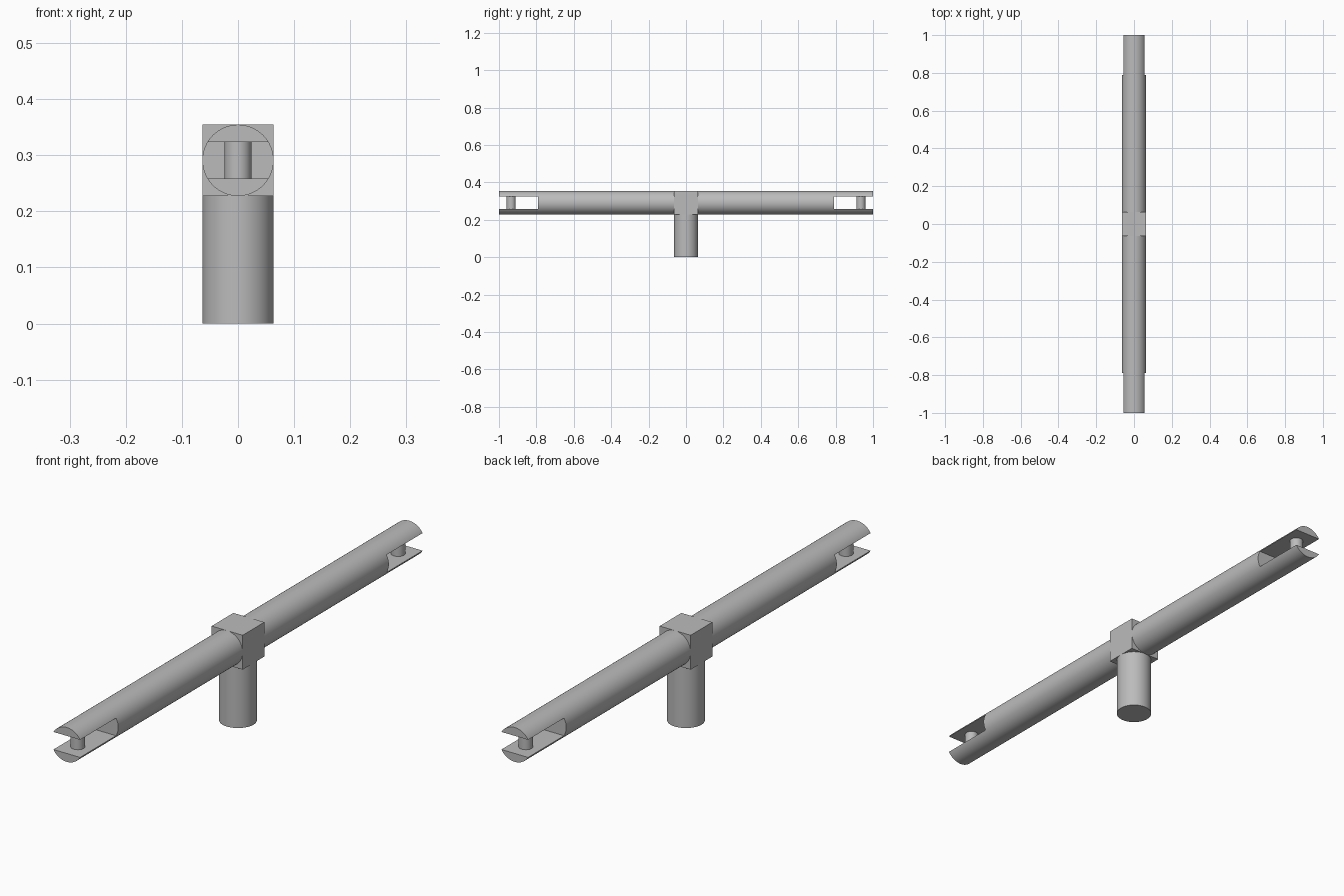
import bpy
from math import radians

old = bpy.data.objects.get("Cube")
if old:
    bpy.data.objects.remove(old, do_unlink=True)

R = 0.0635            # tube, stem and half-block size
AXIS = 0.291          # height of the arm axis
SLOT = 0.0325         # half height of the end slots
SLOT_START = 0.79
PIN_Y = 0.935

grey = bpy.data.materials.new("plain_grey")
grey.use_nodes = True
colour = (0.5, 0.5, 0.5, 1)
grey.diffuse_color = colour
grey.node_tree.nodes["Principled BSDF"].inputs["Base Color"].default_value = colour


def finish(name):
    obj = bpy.context.object
    obj.name = name
    obj.data.materials.append(grey)
    return obj


def box(name, centre, size):
    bpy.ops.mesh.primitive_cube_add(size=1, location=centre)
    obj = finish(name)
    obj.scale = size
    bpy.ops.object.transform_apply(location=False, rotation=False, scale=True)
    return obj


def rod(name, centre, radius, length, along_y=False):
    turn = (radians(90), 0, 0) if along_y else (0, 0, 0)
    bpy.ops.mesh.primitive_cylinder_add(
        vertices=64, radius=radius, depth=length, location=centre, rotation=turn)
    return finish(name)


def smooth(obj):
    bpy.ops.object.select_all(action="DESELECT")
    obj.select_set(True)
    bpy.context.view_layer.objects.active = obj
    bpy.ops.object.shade_smooth_by_angle(angle=radians(30))


# Upright stem and the square joint block
smooth(rod("stem", (0, 0, (AXIS - R) / 2), R, AXIS - R))
box("joint_block", (0, 0, AXIS), (2 * R, 2 * R, 2 * R))

# Front and back arms, each slotted at the end with a pin across the slot
for side, label in ((-1, "front"), (1, "back")):
    arm = rod(label + "_arm", (0, side * (1 + R) / 2, AXIS), R, 1 - R, along_y=True)
    cutter = box("slot_cutter", (0, side * (SLOT_START + 0.2), AXIS),
                 (4 * R, 0.4, 2 * SLOT))
    cutter.hide_render = True
    cut = arm.modifiers.new("slot", "BOOLEAN")
    cut.operation = "DIFFERENCE"
    cut.solver = "EXACT"
    cut.object = cutter
    bpy.context.view_layer.objects.active = arm
    bpy.ops.object.modifier_apply(modifier=cut.name)
    bpy.data.objects.remove(cutter, do_unlink=True)
    smooth(arm)
    smooth(rod(label + "_pin", (0, side * PIN_Y, AXIS), 0.024, 2 * SLOT))
